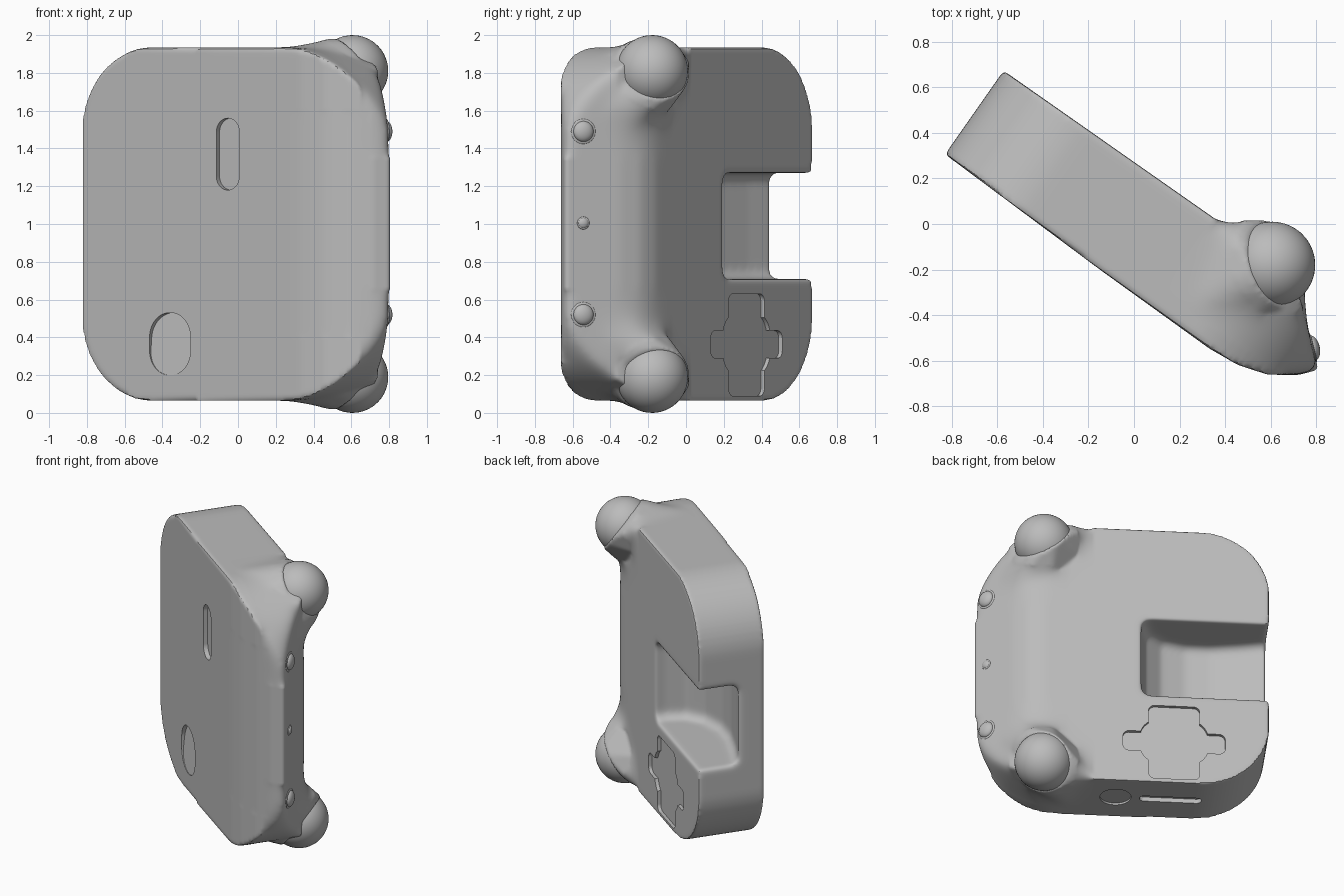
import bpy, bmesh
from math import sin, cos, pi, radians
from mathutils import Vector, Matrix

cube = bpy.data.objects.get("Cube")
if cube:
    bpy.data.objects.remove(cube)

TURN = radians(-35)          # the slab is built straight, then turned about z

grey = bpy.data.materials.new("matte grey")
grey.use_nodes = True
grey.diffuse_color = (0.5, 0.5, 0.5, 1)
grey.node_tree.nodes["Principled BSDF"].inputs["Base Color"].default_value = (0.5, 0.5, 0.5, 1)


def make_object(name, bm):
    bmesh.ops.recalc_face_normals(bm, faces=bm.faces)
    mesh = bpy.data.meshes.new(name)
    bm.to_mesh(mesh)
    bm.free()
    mesh.materials.append(grey)
    ob = bpy.data.objects.new(name, mesh)
    bpy.context.collection.objects.link(ob)
    return ob


def rounded_rect(x0, x1, y0, y1, left, right, steps=12):
    """Outline with separate corner radii for the two ends."""
    corners = [(x1 - right, y1 - right, right, 0), (x0 + left, y1 - left, left, 1),
               (x0 + left, y0 + left, left, 2), (x1 - right, y0 + right, right, 3)]
    return [(cx + r * cos((q + i / steps) * pi / 2), cy + r * sin((q + i / steps) * pi / 2))
            for cx, cy, r, q in corners for i in range(steps + 1)]


def upright(p, q, t):        # outline seen from above
    return (p, q, t)


def through(p, q, t):        # outline seen from the front
    return (p, t, q)


def prism(name, outline, a, b, place):
    bm = bmesh.new()
    lower = [bm.verts.new(place(p, q, a)) for p, q in outline]
    upper = [bm.verts.new(place(p, q, b)) for p, q in outline]
    bm.faces.new(lower)
    bm.faces.new(upper[::-1])
    for i in range(len(lower)):
        j = (i + 1) % len(lower)
        bm.faces.new((lower[i], lower[j], upper[j], upper[i]))
    bmesh.ops.remove_doubles(bm, verts=bm.verts, dist=0.0005)
    return make_object(name, bm)


def apply(ob, kind, **settings):
    mod = ob.modifiers.new(kind, kind)
    for key, value in settings.items():
        setattr(mod, key, value)
    bpy.context.view_layer.objects.active = ob
    bpy.ops.object.modifier_apply(modifier=mod.name)


def combine(ob, tool, operation, solver="EXACT"):
    apply(ob, "BOOLEAN", object=tool, operation=operation, solver=solver)
    bpy.data.objects.remove(tool)


# Main slab: top profile with a tapered tip, trimmed by a rounded square
profile = [(-0.855, 0.223), (0.6, 0.223), (0.7, 0.2), (0.8, 0.14), (1.03, -0.06),
           (0.97, -0.13), (0.86, -0.205), (0.73, -0.245), (0.586, -0.258),
           (0, -0.25), (-0.855, -0.225)]
body = prism("body", profile, 0, 2, upright)
outline = rounded_rect(-0.855, 1.03, 0.065, 1.935, 0.45, 0.55, 20)
combine(body, prism("trim", outline, -0.5, 0.5, through), "INTERSECT")

# Two corner bosses that carry the balls
balls = []
for s in (1, -1):
    centre = Vector((0.599, 0.2, 1 + 0.81 * s))
    axis = Vector((0.476, 0.663, 0.58 * s)).normalized()
    balls.append((centre, axis))
    bm = bmesh.new()
    turn = axis.to_track_quat("Z", "Y").to_matrix().to_4x4()
    bmesh.ops.create_circle(bm, segments=48, radius=0.2,
                            matrix=Matrix.Translation(centre + axis * 0.02) @ turn)
    for u, n, z in [(0.83, -0.21, 0.63), (0.66, -0.22, 0.82), (0.4, -0.22, 0.925),
                    (0.28, 0.215, 0.925), (0.35, 0.2, 0.72), (0.55, 0.2, 0.52),
                    (0.8, 0.12, 0.45), (0.99, -0.06, 0.5)]:
        bm.verts.new((u, n, 1 + z * s))
    hull = bmesh.ops.convex_hull(bm, input=bm.verts)
    bmesh.ops.delete(bm, geom=[v for v in set(hull["geom_interior"] + hull["geom_unused"])
                               if isinstance(v, bmesh.types.BMVert)], context="VERTS")
    combine(body, make_object("boss", bm), "UNION")

# Scooped notch at the open end of the back
scoop = [(-1, 0.4), (-0.03, 0.4), (-0.03, 0.16), (-0.07, 0.02), (-0.18, -0.08),
         (-0.34, -0.13), (-0.5, -0.13), (-0.7, -0.09), (-0.87, -0.045), (-1, -0.02)]
notch = prism("notch_cutter", scoop, 0.71, 1.27, upright)
apply(notch, "BEVEL", width=0.06, segments=4, limit_method="ANGLE", angle_limit=radians(60))
combine(body, notch, "DIFFERENCE")

# Melt the parts together and soften the joins
apply(body, "REMESH", mode="VOXEL", voxel_size=0.013)
bm = bmesh.new()
bm.from_mesh(body.data)


def soften(rule, times):
    chosen = [v for v in bm.verts if rule(v.co)]
    for _ in range(times):
        bmesh.ops.smooth_vert(bm, verts=chosen, factor=0.5,
                              use_axis_x=True, use_axis_y=True, use_axis_z=True)


def near_boss(p):
    return (p.x > 0.28 and abs(p.z - 1) > 0.35 and p.y > -0.17
            and all((p - c).length > 0.235 for c, a in balls))


soften(lambda p: True, 2)
soften(near_boss, 50)
soften(lambda p: 0.45 < p.x < 0.95 and abs(p.z - 1) < 0.6, 20)
soften(lambda p: p.x < 0.02 and abs(p.z - 0.99) < 0.33 and p.y > -0.18, 6)
bm.to_mesh(body.data)
bm.free()

# Shallow recesses: cross on the back, slots on the front and underside
cross = prism("cross_cutter", rounded_rect(-0.405, -0.075, 0.09, 0.63, 0.04, 0.04),
              0.2, 0.4, through)
for piece in (rounded_rect(-0.57, 0.09, 0.29, 0.435, 0.04, 0.04),
              rounded_rect(-0.46, -0.02, 0.2, 0.53, 0.13, 0.13)):
    combine(cross, prism("cross_piece", piece, 0.2, 0.4, through), "UNION")
thumb = prism("thumb_cutter", rounded_rect(-0.405, -0.135, 0.2, 0.53, 0.13, 0.13),
              -0.4, -0.205, through)
for v in thumb.data.vertices:          # deeper at the top, fading out below
    if v.co.y > -0.3:
        v.co.y -= (0.53 - v.co.z) * 0.1
cutters = [
    cross, thumb,
    prism("slot_cutter", rounded_rect(0.035, 0.185, 1.18, 1.56, 0.074, 0.074), -0.4, -0.22, through),
    prism("port_cutter", rounded_rect(-0.435, -0.035, -0.035, 0.03, 0.032, 0.032), -0.1, 0.095, upright),
    prism("disc_cutter", rounded_rect(0.02, 0.22, -0.1, 0.1, 0.099, 0.099), -0.1, 0.078, upright),
]
for cutter in cutters:
    combine(body, cutter, "DIFFERENCE", "MANIFOLD")

parts = [body]


def dome(name, centre, axis, radius, height):
    bm = bmesh.new()
    turn = axis.to_track_quat("Z", "Y").to_matrix().to_4x4()
    bmesh.ops.create_uvsphere(bm, u_segments=48, v_segments=24, radius=1,
                              matrix=Matrix.Translation(centre) @ turn
                              @ Matrix.Diagonal((radius, radius, height, 1)))
    parts.append(make_object(name, bm))


# Balls
for name, (centre, axis) in zip(("upper_ball", "lower_ball"), balls):
    dome(name, centre, axis, 0.19, 0.19)

# Studs and small socket on the tip face
out = Vector((0.656, 0.755, 0))
spot = Vector((0.955, 0.005, 0))
for name, z, radius in (("upper_stud", 1.49, 0.055), ("lower_stud", 0.52, 0.055),
                        ("middle_stud", 1.005, 0.028)):
    place = spot + Vector((0, 0, z))
    dome(name, place, out, radius, radius * 0.55)
    bm = bmesh.new()
    ring = make_object(name + "_rim", bm)
    bpy.data.objects.remove(ring)
    dome(name + "_rim", place, out, radius * 1.2, 0.008)

# Turn everything into place and shade
for ob in bpy.context.selected_objects:
    ob.select_set(False)
for ob in parts:
    ob.rotation_euler.z = TURN
    ob.select_set(True)
bpy.context.view_layer.objects.active = body
bpy.ops.object.shade_smooth_by_angle(angle=radians(35))
